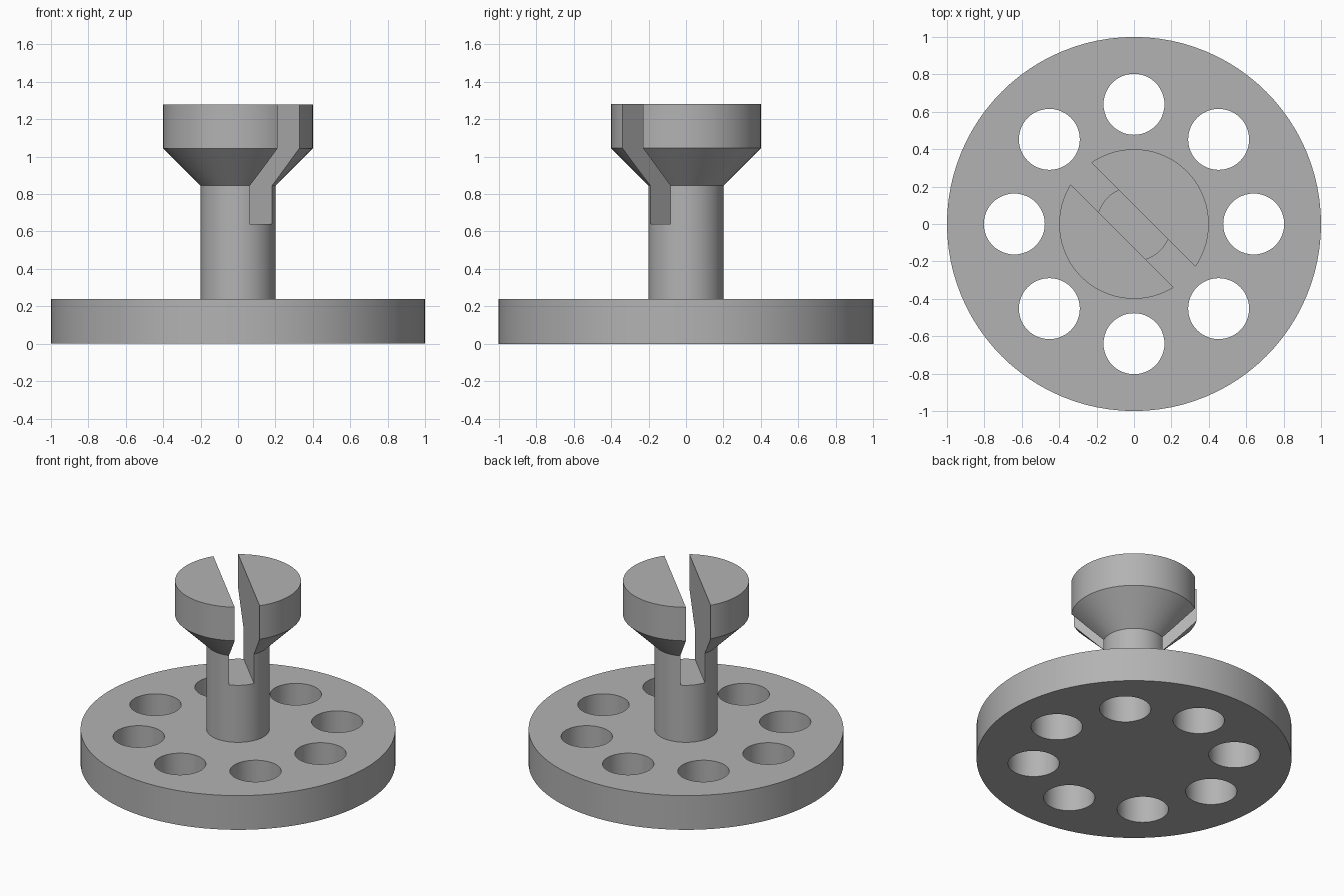
import bpy, bmesh, math
from mathutils import Matrix

cube = bpy.data.objects.get("Cube")
if cube:
    bpy.data.objects.remove(cube, do_unlink=True)

grey = bpy.data.materials.new("grey")
grey.use_nodes = True
GREY = (0.45, 0.45, 0.45, 1)
grey.diffuse_color = GREY
grey.node_tree.nodes["Principled BSDF"].inputs["Base Color"].default_value = GREY


def add_object(name, bm):
    bmesh.ops.recalc_face_normals(bm, faces=bm.faces)
    mesh = bpy.data.meshes.new(name)
    bm.to_mesh(mesh)
    bm.free()
    mesh.materials.append(grey)
    obj = bpy.data.objects.new(name, mesh)
    bpy.context.collection.objects.link(obj)
    return obj


def turned(name, profile, sides):
    """Solid of revolution from (radius, z) points, capped at both ends."""
    bm = bmesh.new()
    rings = [[bm.verts.new((r * math.cos(math.tau * i / sides),
                            r * math.sin(math.tau * i / sides), z))
              for i in range(sides)] for r, z in profile]
    for low, high in zip(rings, rings[1:]):
        for i in range(sides):
            j = (i + 1) % sides
            bm.faces.new((low[i], low[j], high[j], high[i]))
    bm.faces.new(rings[0][::-1])
    bm.faces.new(rings[-1])
    return add_object(name, bm)


def cut(obj, cutter):
    """Subtract the cutter, apply the result and discard the cutter."""
    cutter.hide_render = True
    mod = obj.modifiers.new("cut", 'BOOLEAN')
    mod.operation, mod.solver, mod.object = 'DIFFERENCE', 'EXACT', cutter
    bpy.ops.object.select_all(action='DESELECT')
    bpy.context.view_layer.objects.active = obj
    obj.select_set(True)
    bpy.ops.object.modifier_apply(modifier=mod.name)
    bpy.data.objects.remove(cutter, do_unlink=True)
    bpy.ops.object.shade_smooth_by_angle(angle=math.radians(30))


# Round base plate with a ring of eight through holes
base = turned("base_plate", [(1, 0), (1, 0.24)], 96)
bm = bmesh.new()
for k in range(8):
    a = k * math.tau / 8
    bmesh.ops.create_cone(
        bm, cap_ends=True, segments=48, radius1=0.163, radius2=0.163, depth=1,
        matrix=Matrix.Translation((0.64 * math.cos(a), 0.64 * math.sin(a), 0.12)))
cut(base, add_object("hole_cutter", bm))

# Post flaring into a wide head, split by a diagonal slot
post = turned("slotted_post",
              [(0.2, 0.2), (0.2, 0.845), (0.4, 1.045), (0.4, 1.28)], 72)
bm = bmesh.new()
bmesh.ops.create_cube(
    bm, size=1,
    matrix=Matrix.Rotation(math.radians(-45), 4, 'Z')
    @ Matrix.Translation((0, -0.01, 1.14))
    @ Matrix.Diagonal((2, 0.16, 1, 1)))
cut(post, add_object("slot_cutter", bm))
